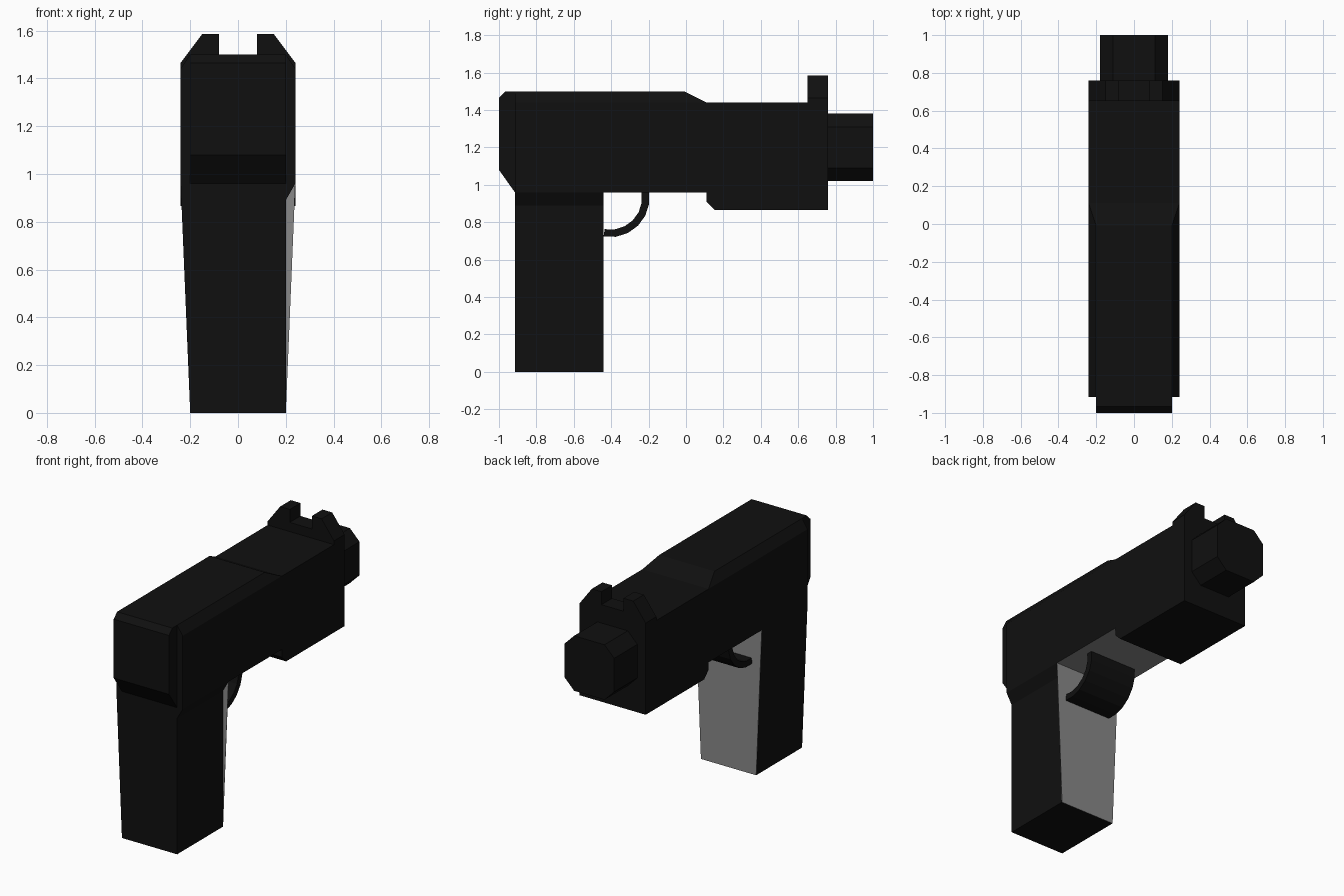
import bpy, bmesh, math

if "Cube" in bpy.data.objects:
    bpy.data.objects.remove(bpy.data.objects["Cube"])


def material(name, v):
    m = bpy.data.materials.new(name)
    m.diffuse_color = (v, v, v, 1)
    m.use_nodes = True
    m.node_tree.nodes["Principled BSDF"].inputs["Base Color"].default_value = m.diffuse_color
    return m


BLACK = material("black", 0.005)
GREY = material("grey", 0.25)


def prism(name, pts, axis, lo, hi, mat=BLACK):
    """Extrude a 2D profile: axis 'x' takes (y, z) points, axis 'y' takes (x, z)."""
    def place(p, t):
        return (t, p[0], p[1]) if axis == "x" else (p[0], t, p[1])
    bm = bmesh.new()
    a = [bm.verts.new(place(p, lo)) for p in pts]
    b = [bm.verts.new(place(p, hi)) for p in pts]
    n = len(pts)
    bm.faces.new(a)
    bm.faces.new(b)
    for i in range(n):
        j = (i + 1) % n
        bm.faces.new((a[i], a[j], b[j], b[i]))
    bmesh.ops.recalc_face_normals(bm, faces=bm.faces)
    me = bpy.data.meshes.new(name)
    bm.to_mesh(me)
    bm.free()
    ob = bpy.data.objects.new(name, me)
    bpy.context.collection.objects.link(ob)
    me.materials.append(mat)
    return ob


def mirrored(half):
    """Close a right-hand outline by mirroring it across x = 0."""
    return half + [(-x, z) for x, z in reversed(half)]


# main frame with the lower block at the front; its raised underside is grey
frame = prism("frame", [(-0.915, 0.96), (0.11, 0.96), (0.11, 0.91), (0.155, 0.865),
                        (0.76, 0.865), (0.76, 1.44), (-0.915, 1.44)], "x", -0.24, 0.24)
frame.data.materials.append(GREY)
for f in frame.data.polygons:
    if f.normal.z < -0.9 and f.center.z > 0.95:
        f.material_index = 1

# raised top cover, narrowing towards its top
cover = prism("top_cover", [(-0.915, 1.44), (0.11, 1.44), (-0.01, 1.5), (-0.915, 1.5)],
              "x", -0.24, 0.24)
for v in cover.data.vertices:
    if v.co.z > 1.47:
        v.co.x *= 0.2 / 0.24

# narrower rear cap
prism("rear_cap", [(-0.915, 0.96), (-0.915, 1.5), (-0.965, 1.5), (-1, 1.465), (-1, 1.08)],
      "x", -0.2, 0.2)

# grip: tapered on the left, straight with a small shoulder on the right
prism("grip", [(-0.2, 0), (0.2, 0), (0.2, 0.89), (0.24, 0.96), (-0.24, 0.96)],
      "y", -0.915, -0.442)
prism("grip_front", mirrored([(0.2, 0), (0.24, 0.96)]), "y", -0.442, -0.44, GREY)

# curved guard
cy, cz = -0.405, 0.93
angles = [math.radians(-100 + 110 * i / 6) for i in range(7)]
arc = [(cy + 0.21 * math.cos(a), cz + 0.21 * math.sin(a)) for a in angles]
arc += [(cy + 0.17 * math.cos(a), cz + 0.17 * math.sin(a)) for a in reversed(angles)]
prism("guard", arc, "x", -0.17, 0.17)

# chamfered eight-sided barrel
r, c = 0.18, 0.11
prism("barrel", mirrored([(c, 1.2 - r), (r, 1.2 - c), (r, 1.2 + c), (c, 1.2 + r)]),
      "y", 0.75, 1.0)

# notched sight
prism("sight", mirrored([(0.24, 1.43), (0.24, 1.465), (0.15, 1.585), (0.08, 1.585), (0.08, 1.5)]),
      "y", 0.65, 0.76)
